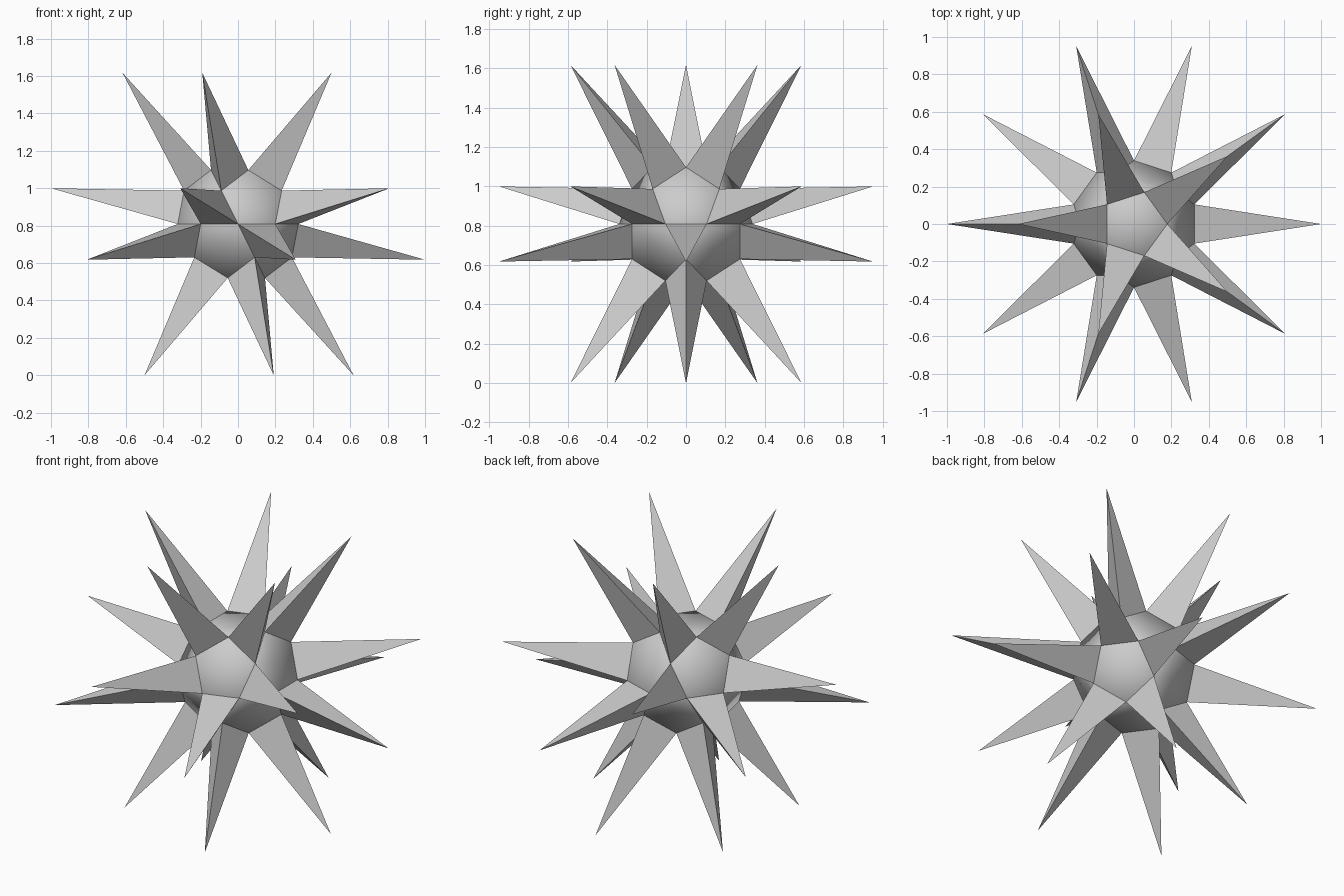
import bpy, bmesh
from math import sin, cos, radians

if "Cube" in bpy.data.objects:
    bpy.data.objects.remove(bpy.data.objects["Cube"])

CZ = 0.809       # height of the centre
CORE_R = 0.339   # centre to core corner
TIP_R = 1.018    # centre to spike tip


def ring(bm, r, z, count, start):
    for i in range(count):
        a = radians(start + 360 / count * i)
        bm.verts.new((CORE_R * r * cos(a), CORE_R * r * sin(a), CORE_R * z))


def make_object(name, bm, smooth):
    for f in bm.faces:
        f.smooth = smooth
    mesh = bpy.data.meshes.new(name)
    bm.to_mesh(mesh)
    ob = bpy.data.objects.new(name, mesh)
    ob.location.z = CZ
    bpy.context.collection.objects.link(ob)
    return ob


# Core: 12 pentagons and 20 triangles, from stacked rings of corners
core = bmesh.new()
ring(core, 0.52573, 0.85065, 5, 0)
ring(core, 0.85065, 0.52573, 5, 36)
ring(core, 1, 0, 10, 18)
ring(core, 0.85065, -0.52573, 5, 0)
ring(core, 0.52573, -0.85065, 5, 36)
bmesh.ops.convex_hull(core, input=core.verts[:])
bmesh.ops.dissolve_limit(core, angle_limit=radians(2), verts=core.verts[:], edges=core.edges[:])
bmesh.ops.recalc_face_normals(core, faces=core.faces[:])

# Spikes: a tall three-sided pyramid on every triangle of the core
spikes = bmesh.new()
triangles = [f for f in core.faces if len(f.verts) == 3]
for face in triangles:
    tip = spikes.verts.new(face.calc_center_median().normalized() * TIP_R)
    base = [spikes.verts.new(v.co) for v in face.verts]
    for i in range(3):
        spikes.faces.new((base[i], base[(i + 1) % 3], tip))

# Only the pentagons stay on the core, each a shallow smooth dish
bmesh.ops.delete(core, geom=triangles, context='FACES_ONLY')
for face in bmesh.ops.poke(core, faces=core.faces[:])['verts']:
    face.co *= 0.92

make_object("core", core, True)
make_object("spikes", spikes, False)
core.free()
spikes.free()
